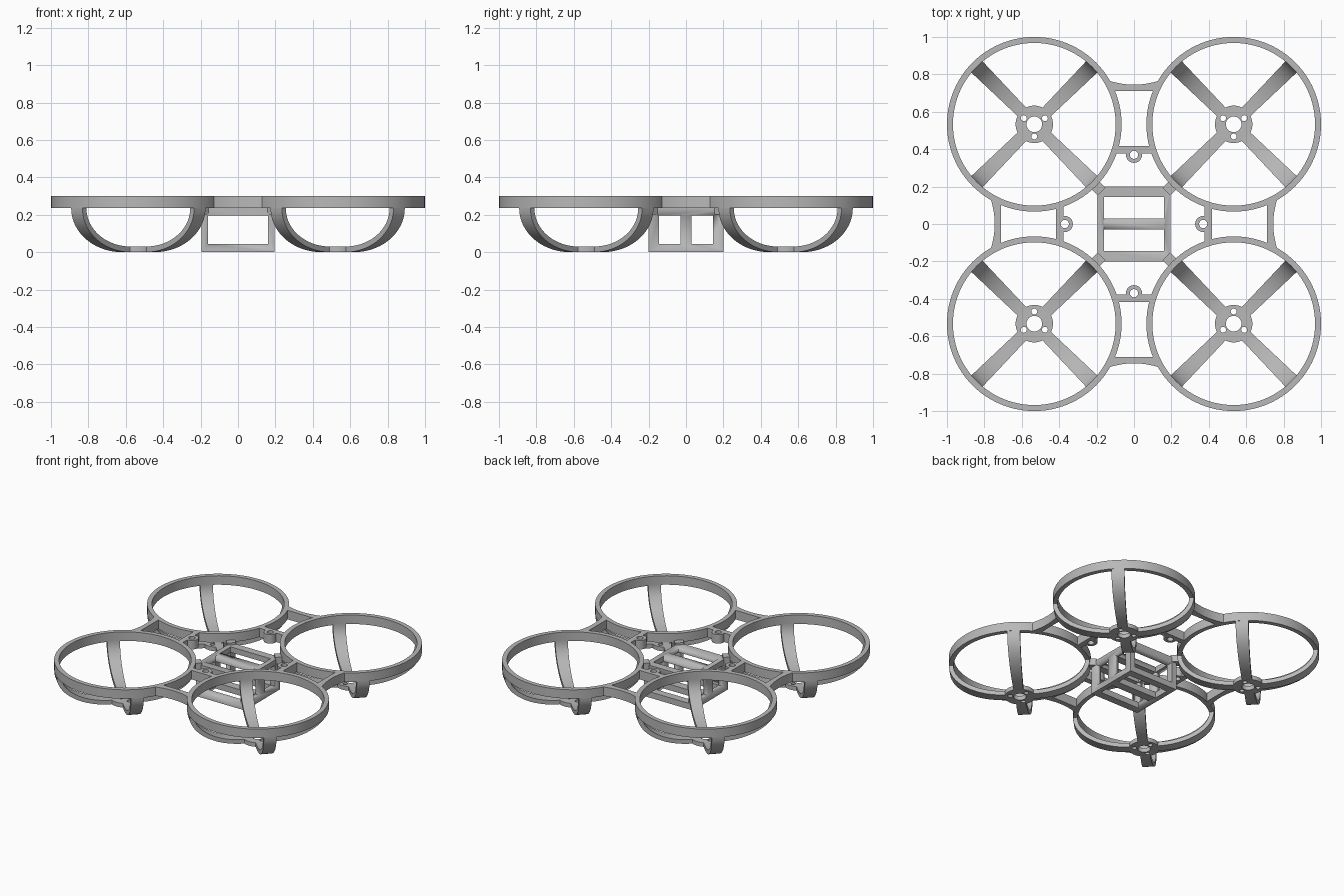
import bpy, bmesh
from math import sin, cos, pi, sqrt
from mathutils import Matrix, Vector

if "Cube" in bpy.data.objects:
    bpy.data.objects.remove(bpy.data.objects["Cube"])

grey = bpy.data.materials.new("plain grey")
grey.use_nodes = True
COLOUR = (0.48, 0.48, 0.48, 1)
grey.diffuse_color = COLOUR
grey.node_tree.nodes["Principled BSDF"].inputs["Base Color"].default_value = COLOUR

C = 0.533            # duct centre offset
R_OUT, R_IN = 0.467, 0.435
Z_LOW, Z_TOP = 0.235, 0.30


def finish(name, bm, matrix=Matrix()):
    bm.transform(matrix)
    bmesh.ops.recalc_face_normals(bm, faces=bm.faces)
    mesh = bpy.data.meshes.new(name)
    bm.to_mesh(mesh)
    bm.free()
    mesh.materials.append(grey)
    ob = bpy.data.objects.new(name, mesh)
    bpy.context.collection.objects.link(ob)
    bpy.ops.object.select_all(action='DESELECT')
    ob.select_set(True)
    bpy.context.view_layer.objects.active = ob
    bpy.ops.object.shade_smooth_by_angle(angle=pi / 6)
    return ob


def circle(x, y, r, n):
    return [(x + r * cos(2 * pi * i / n), y + r * sin(2 * pi * i / n)) for i in range(n)]


def plate(name, loops, z0, z1, matrix=Matrix()):
    """Extrude an outline, with further loops as holes."""
    bm = bmesh.new()
    for loop in loops:
        vs = [bm.verts.new((x, y, z0)) for x, y in loop]
        for a, b in zip(vs, vs[1:] + vs[:1]):
            bm.edges.new((a, b))
    bmesh.ops.triangle_fill(bm, use_beauty=True, edges=bm.edges[:], normal=(0, 0, 1))
    top = bmesh.ops.extrude_face_region(bm, geom=bm.faces[:])
    verts = [g for g in top["geom"] if isinstance(g, bmesh.types.BMVert)]
    bmesh.ops.translate(bm, verts=verts, vec=(0, 0, z1 - z0))
    return finish(name, bm, matrix)


def box(name, lo, hi, matrix=Matrix()):
    lo, hi = Vector(lo), Vector(hi)
    bm = bmesh.new()
    bmesh.ops.create_cube(bm, size=1)
    bm.transform(Matrix.Translation((lo + hi) / 2) @ Matrix.Diagonal((*(hi - lo), 1)))
    return finish(name, bm, matrix)


def arm(name, matrix):
    """Curved strut rising from the hub to the duct, widening outward."""
    bm = bmesh.new()
    start, steps, rows = 0.09, 20, []
    for i in range(steps + 1):
        a = pi / 2 * i / steps
        half = 0.032 + 0.0105 * sin(a)
        outer = (start + (0.465 - start) * sin(a), Z_LOW * (1 - cos(a)))
        inner = (start + (R_IN - start) * sin(a), Z_LOW - (Z_LOW - 0.03) * cos(a))
        rows.append([bm.verts.new((r, s * half, z))
                     for (r, z), s in ((outer, -1), (outer, 1), (inner, 1), (inner, -1))])
    for p, q in zip(rows, rows[1:]):
        for k in range(4):
            bm.faces.new((p[k], p[(k + 1) % 4], q[(k + 1) % 4], q[k]))
    bm.faces.new(rows[0])
    bm.faces.new(rows[-1])
    return finish(name, bm, matrix)


def duct_x(y):
    """Half gap between neighbouring ducts, reaching a little into their walls."""
    return C - sqrt((R_OUT - 0.012) ** 2 - (y - C) ** 2)


# Four ducts, each with a motor hub and four struts
for side, sx in (("right", -1), ("left", 1)):
    for end, sy in (("front", -1), ("back", 1)):
        tag = f"{end}_{side}"
        at = Matrix.Translation((sx * C, sy * C, 0))
        plate(f"duct_{tag}", [circle(0, 0, R_OUT, 96), circle(0, 0, R_IN, 96)], Z_LOW, Z_TOP, at)
        screws = [circle(0.065 * cos(a), sy * 0.065 * sin(a), 0.016, 16)
                  for a in (pi / 6, 5 * pi / 6, 3 * pi / 2)]
        plate(f"motor_hub_{tag}", [circle(0, 0, 0.1, 48), circle(0, 0, 0.042, 32)] + screws,
              0, 0.03, at)
        for k in range(4):
            arm(f"strut_{tag}_{k + 1}", at @ Matrix.Rotation(pi / 4 + k * pi / 2, 4, 'Z'))

# Outer braces and inner mounting bars between neighbouring ducts
for k, where in enumerate(("back", "right", "front", "left")):
    turn = Matrix.Rotation(k * pi / 2, 4, 'Z')
    w = duct_x(0.77)
    curve = [(w * t / 8, 0.745 + 0.025 * (t / 8) ** 2) for t in range(8, -9, -1)]
    sides = [(duct_x(y), y) for y in (0.71, 0.73, 0.75)]
    plate(f"outer_brace_{where}", [[(-x, y) for x, y in sides[::-1]] + sides + curve],
          Z_LOW, Z_TOP, turn)
    y0, y1, yt, rt = 0.377, 0.417, 0.37, 0.043
    tab = [(rt * cos(a), yt + rt * sin(a))
           for a in (pi + pi * i / 20 for i in range(21))]
    outline = ([(duct_x(y1), y1), (-duct_x(y1), y1), (-duct_x(y0), y0), (-rt, y0)]
               + tab + [(rt, y0), (duct_x(y0), y0)])
    plate(f"mounting_bar_{where}", [outline, circle(0, yt, 0.022, 24)], Z_LOW, Z_TOP, turn)

# Battery cage: a block opened along all three axes
cage = box("battery_cage", (-0.196, -0.2, 0), (0.196, 0.2, Z_LOW))
cutters = [box("cutter", (-0.16, -1, 0.043), (0.16, 1, 0.195))]
for s in (-1, 1):
    ya, yb = sorted((s * 0.03, s * 0.145))
    cutters.append(box("cutter", (-1, ya, 0.043), (1, yb, 0.195)))
    cutters.append(box("cutter", (-0.16, ya, -1), (0.16, yb, 1)))
for cutter in cutters:
    cutter.hide_render = True
    mod = cage.modifiers.new("opening", 'BOOLEAN')
    mod.operation, mod.object, mod.solver = 'DIFFERENCE', cutter, 'EXACT'
    bpy.context.view_layer.objects.active = cage
    bpy.ops.object.modifier_apply(modifier=mod.name)
for cutter in cutters:
    bpy.data.objects.remove(cutter)

# Corner gussets tying the cage to the ducts
for k in range(4):
    box(f"cage_gusset_{k + 1}", (0.245, -0.03, 0.2), (0.305, 0.03, 0.25),
        Matrix.Rotation(pi / 4 + k * pi / 2, 4, 'Z'))
